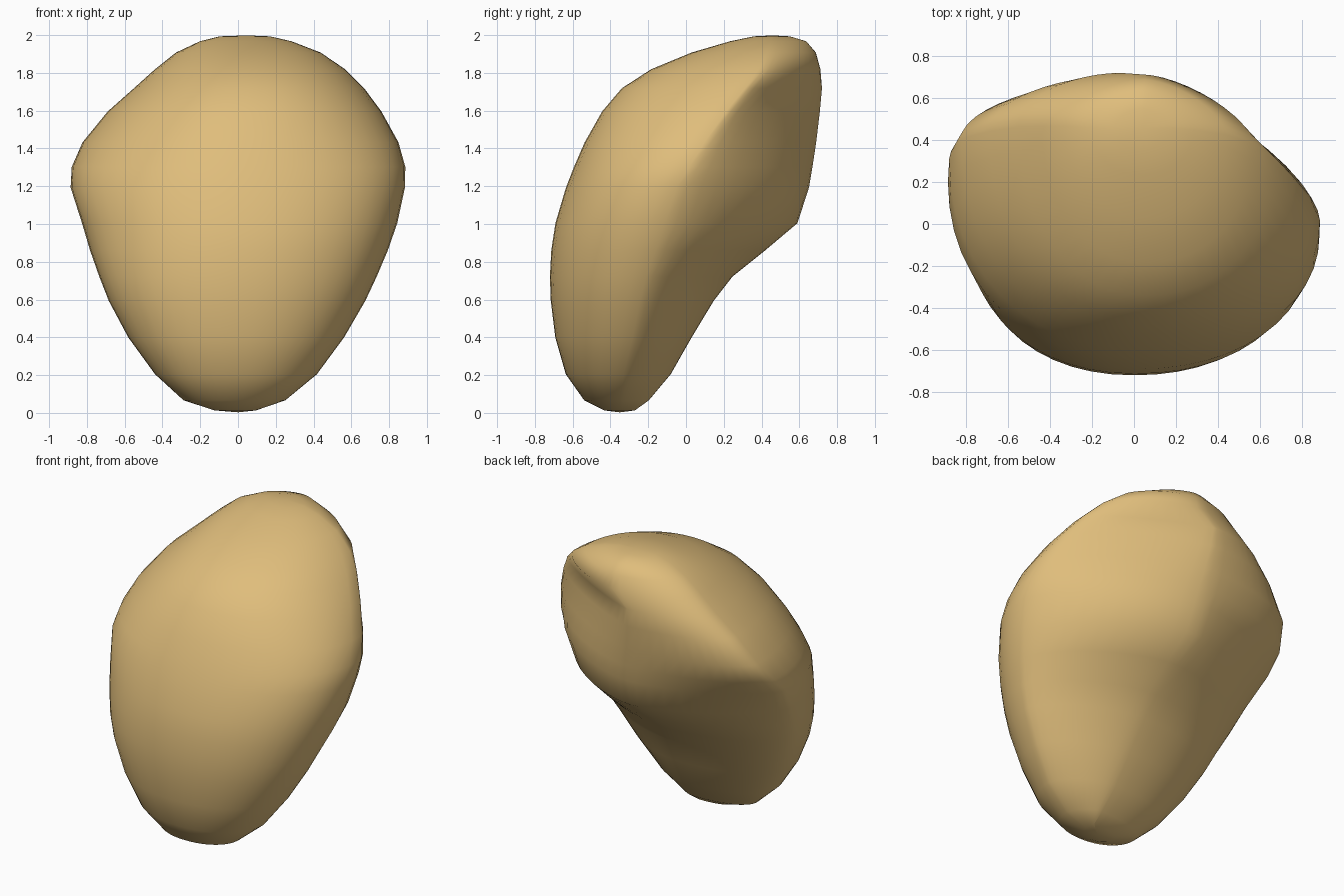
import bpy
import math

SEGMENTS = 48

default = bpy.data.objects.get("Cube")
if default:
    bpy.data.objects.remove(default, do_unlink=True)

# Sandy stone colour
sand = bpy.data.materials.new("sand_tan")
sand.use_nodes = True
tan = (0.74, 0.51, 0.2, 1)
sand.diffuse_color = tan
sand.node_tree.nodes["Principled BSDF"].inputs["Base Color"].default_value = tan

# Outline at each height: z, left x, left y, right x, right y, front y, back y
levels = [
    (.01, -.12, -.35, .09, -.35, -.43, -.27),
    (.06, -.29, -.35, .25, -.35, -.54, -.2),
    (.2, -.44, -.33, .42, -.33, -.64, -.08),
    (.4, -.585, -.27, .565, -.28, -.695, .03),
    (.6, -.69, -.2, .68, -.24, -.718, .15),
    (.72, -.735, -.15, .735, -.21, -.722, .24),
    (.86, -.785, -.05, .795, -.16, -.715, .42),
    (1, -.825, .05, .845, -.11, -.695, .6),
    (1.2, -.893, .21, .888, -.05, -.635, .655),
    (1.3, -.885, .32, .89, .02, -.595, .67),
    (1.43, -.83, .42, .855, .1, -.54, .69),
    (1.6, -.69, .45, .76, .22, -.445, .71),
    (1.72, -.55, .47, .67, .32, -.345, .722),
    (1.82, -.44, .47, .57, .39, -.19, .713),
    (1.91, -.33, .47, .44, .43, .03, .69),
    (1.97, -.2, .46, .28, .45, .24, .64),
    (1.995, -.1, .45, .17, .46, .36, .55),
]


def back_power(z, on_right):
    """Sharpness of the back corner: 1 is round, 2 is a straight chamfer."""
    if on_right:
        return 1.3 if z > 1.8 else 1.25 + .95 * max(0, z - 1.2)
    return .9 + .1 * z + .45 * math.exp(-((z - 1.08) / .25) ** 2)


def ring(z, left_x, left_y, right_x, right_y, front_y, back_y):
    """Four quarter curves joining the left, back, right and front extremes."""
    points = []
    middle = (left_x + right_x) / 2
    for i in range(SEGMENTS):
        angle = math.tau * i / SEGMENTS
        c, s = math.cos(angle), math.sin(angle)
        side_x, side_y = (right_x, right_y) if c > 0 else (left_x, left_y)
        if s > 0:
            end_x = .1 - .1 * z if z < 1.8 else middle
            end_y, power = back_y, back_power(z, c > 0)
        else:
            end_x, end_y, power = middle, front_y, .94
        u, v = abs(c) ** power, abs(s) ** power
        points.append((end_x + (side_x - end_x) * u,
                       side_y + (end_y - side_y) * v, z))
    return points


# Skin the outlines into one closed stone
verts = [p for level in levels for p in ring(*level)]
faces = []
for row in range(len(levels) - 1):
    for i in range(SEGMENTS):
        a, b = row * SEGMENTS + i, row * SEGMENTS + (i + 1) % SEGMENTS
        faces.append((a, b, b + SEGMENTS, a + SEGMENTS))
last = (len(levels) - 1) * SEGMENTS
bottom, top = len(verts), len(verts) + 1
verts += [(0, -.35, 0), (.05, .46, 2)]
for i in range(SEGMENTS):
    j = (i + 1) % SEGMENTS
    faces.append((bottom, j, i))
    faces.append((top, last + i, last + j))

mesh = bpy.data.meshes.new("stone")
mesh.from_pydata(verts, [], faces)
mesh.materials.append(sand)
stone = bpy.data.objects.new("stone", mesh)
bpy.context.collection.objects.link(stone)

# Soften the joins between outlines
soften = stone.modifiers.new("soften", 'SMOOTH')
soften.factor = .3
soften.iterations = 2
mesh.polygons.foreach_set("use_smooth", [True] * len(mesh.polygons))
mesh.update()
